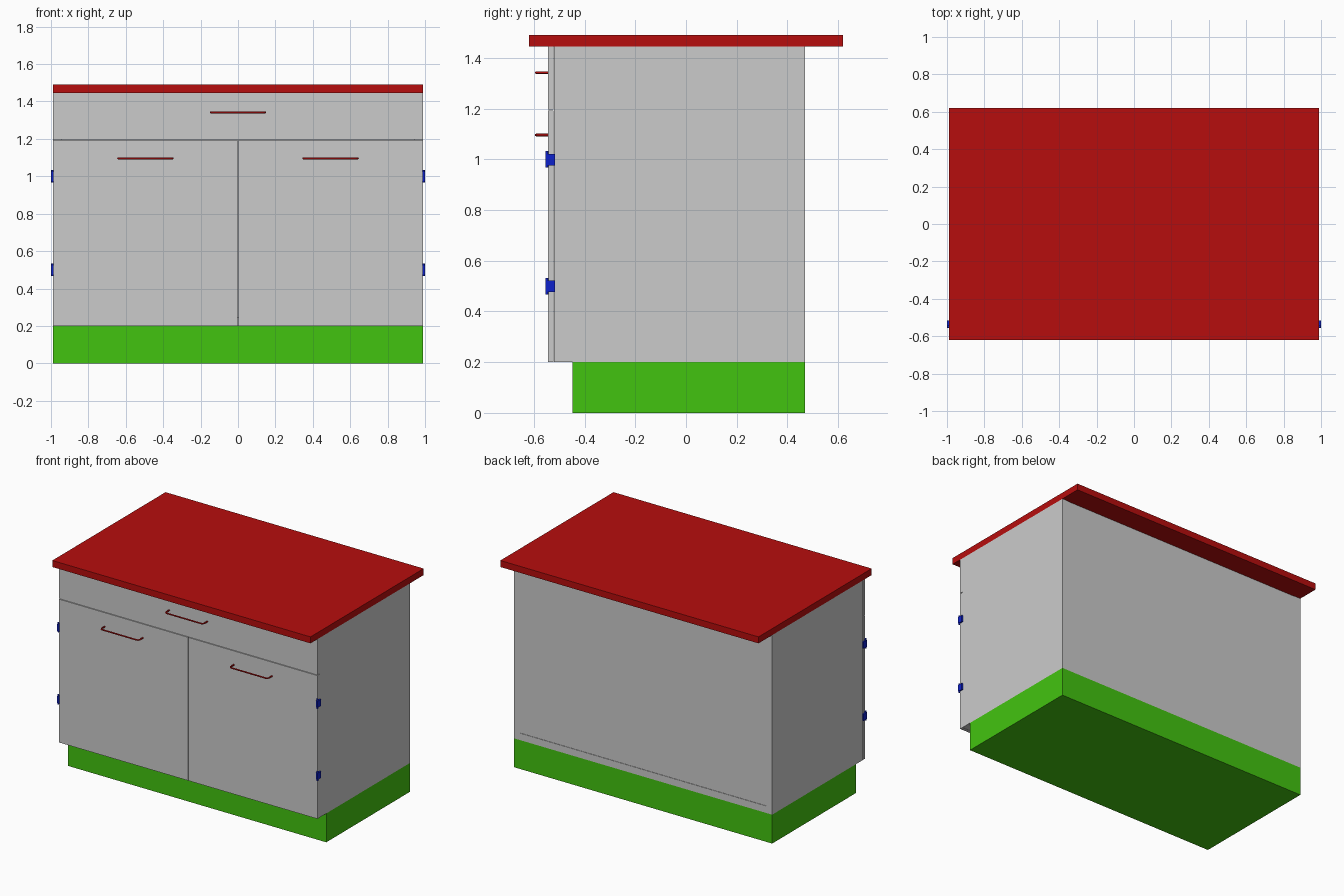
import bpy
from mathutils import Vector

cube = bpy.data.objects.get("Cube")
if cube:
    bpy.data.objects.remove(cube, do_unlink=True)


def material(name, rgb):
    m = bpy.data.materials.new(name)
    m.use_nodes = True
    color = (*rgb, 1.0)
    m.diffuse_color = color
    m.node_tree.nodes["Principled BSDF"].inputs["Base Color"].default_value = color
    return m


GREY = material("panel grey", (0.60, 0.60, 0.60))
RED = material("worktop red", (0.47, 0.004, 0.004))
GREEN = material("plinth green", (0.055, 0.55, 0.005))
BLUE = material("hinge blue", (0.004, 0.015, 0.60))


def box(name, x, y, z, mat):
    """Axis-aligned box from (low, high) ranges."""
    lo, hi = Vector((x[0], y[0], z[0])), Vector((x[1], y[1], z[1]))
    bpy.ops.mesh.primitive_cube_add(size=1, location=(lo + hi) / 2)
    ob = bpy.context.object
    ob.name = name
    ob.scale = hi - lo
    bpy.ops.object.transform_apply(location=False, rotation=False, scale=True)
    ob.data.materials.append(mat)
    return ob


def handle(name, cx, z):
    """Bent rod pull with two rounded corners."""
    half, out, back, bend = 0.146, -0.591, -0.54, 0.014
    path = [(-half, back), (-half, out + bend), (-half + bend * 0.3, out + bend * 0.3),
            (-half + bend, out)]
    path += [(-x, y) for x, y in reversed(path)]
    curve = bpy.data.curves.new(name, "CURVE")
    curve.dimensions = "3D"
    curve.bevel_depth = 0.005
    curve.bevel_resolution = 2
    curve.use_fill_caps = True
    spline = curve.splines.new("POLY")
    spline.points.add(len(path) - 1)
    for p, (x, y) in zip(spline.points, path):
        p.co = (cx + x, y, z, 1)
    curve.materials.append(RED)
    ob = bpy.data.objects.new(name, curve)
    bpy.context.collection.objects.link(ob)


W, T = 0.99, 0.048            # half width, panel thickness
FRONT, CARCASS, BACK = -0.545, -0.521, 0.47
LOW, SPLIT, HIGH = 0.2, 1.195, 1.445
GAP = 0.002

# Plinth and worktop
box("plinth", (-W, W), (-0.447, BACK), (0, LOW), GREEN)
box("worktop", (-W, W), (-0.62, 0.62), (HIGH, 1.49), RED)

# Carcass panels
box("bottom_panel", (-W + T, W - T), (CARCASS, BACK), (LOW, LOW + T), GREY)
box("back_panel", (-W + T, W - T), (BACK - T, BACK - 0.003), (LOW + T, HIGH), GREY)

# Drawer front
box("drawer_front", (-W, W), (FRONT, CARCASS - GAP), (SPLIT + GAP, HIGH), GREY)
handle("drawer_handle", 0, 1.342)

# Mirrored sides, doors, handles and hinges
for side, s in (("left", 1), ("right", -1)):
    def span(a, b):
        return sorted((s * a, s * b))

    box(side + "_side_panel", span(W - T, W), (CARCASS, BACK), (LOW, HIGH), GREY)
    box(side + "_door", span(GAP, W), (FRONT, CARCASS - GAP), (LOW, SPLIT - GAP), GREY)
    handle(side + "_door_handle", s * 0.495, 1.096)
    for level, z in (("lower", 0.5), ("upper", 1.0)):
        name = f"{side}_{level}_hinge"
        box(name + "_plate", span(W - 0.004, 1.0), (-0.555, -0.517),
            (z - 0.024, z + 0.022), BLUE)
        bpy.ops.mesh.primitive_cylinder_add(vertices=12, radius=0.006, depth=0.066,
                                            location=(s * 0.993, -0.549, z))
        pin = bpy.context.object
        pin.name = name + "_pin"
        pin.data.materials.append(BLUE)
        bpy.ops.object.shade_smooth_by_angle()
